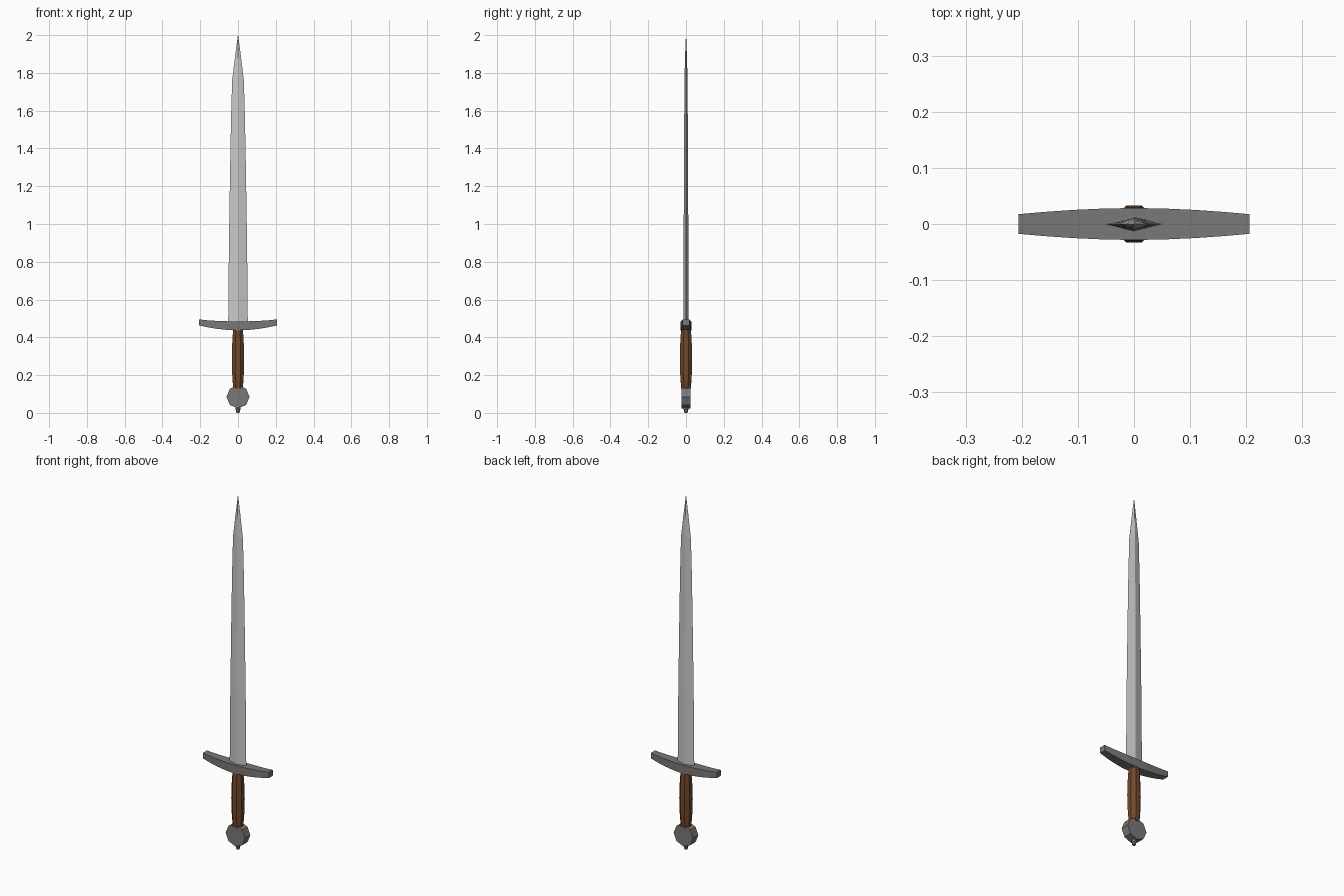
import bpy, bmesh, math

if "Cube" in bpy.data.objects:
    bpy.data.objects.remove(bpy.data.objects["Cube"])

def material(name, rgb):
    m = bpy.data.materials.new(name)
    m.diffuse_color = (*rgb, 1)
    m.use_nodes = True
    m.node_tree.nodes["Principled BSDF"].inputs["Base Color"].default_value = m.diffuse_color
    return m

STEEL = material("bright steel", (0.58, 0.585, 0.60))
IRON = material("dark iron", (0.19, 0.19, 0.195))
LEATHER = material("brown leather", (0.17, 0.065, 0.025))

def loft(name, rings, mat):
    """Skin a list of equal-length point rings and cap both ends."""
    bm = bmesh.new()
    vs = [[bm.verts.new(p) for p in r] for r in rings]
    n = len(vs[0])
    for a, b in zip(vs, vs[1:]):
        for i in range(n):
            j = (i + 1) % n
            bm.faces.new((a[i], a[j], b[j], b[i]))
    bm.faces.new(vs[0][::-1])
    bm.faces.new(vs[-1])
    bmesh.ops.remove_doubles(bm, verts=bm.verts, dist=1e-5)
    bmesh.ops.recalc_face_normals(bm, faces=bm.faces)
    me = bpy.data.meshes.new(name)
    bm.to_mesh(me)
    bm.free()
    me.materials.append(mat)
    ob = bpy.data.objects.new(name, me)
    bpy.context.collection.objects.link(ob)
    return ob

def octagon(r, z, turn=math.pi / 8):
    return [(r * math.cos(turn + i * math.pi / 4),
             r * math.sin(turn + i * math.pi / 4), z) for i in range(8)]

# blade: diamond cross-section tapering to a point
blade = [(0.465, 0.052, 0.0135), (0.90, 0.048, 0.0125), (1.28, 0.042, 0.011),
         (1.55, 0.037, 0.0095), (1.76, 0.031, 0.008), (1.88, 0.0165, 0.0055),
         (2.0, 0.0006, 0.0004)]
loft("blade", [[(w, 0, z), (0, t, z), (-w, 0, z), (0, -t, z)] for z, w, t in blade], STEEL)

# crossguard: bowed bar, mirrored half profile (x, half depth, bottom, top)
half = [(0.0, 0.0285, 0.437, 0.484), (0.055, 0.0275, 0.439, 0.485),
        (0.11, 0.025, 0.445, 0.487), (0.16, 0.0215, 0.453, 0.490),
        (0.206, 0.0175, 0.463, 0.495)]
full = [(-x, d, b, t) for x, d, b, t in half[:0:-1]] + half
loft("crossguard", [[(x, -d, b), (x, d, b), (x, d, t), (x, -d, t)] for x, d, b, t in full], IRON)

# grip: eight-sided handle swelling in the middle
grip = [(0.13, 0.028), (0.20, 0.033), (0.285, 0.0355), (0.37, 0.033), (0.445, 0.028)]
loft("grip", [octagon(r, z) for z, r in grip], LEATHER)

# pommel: eight-sided disc facing the front
disc = [[(x, y, z + 0.085) for x, z, _ in octagon(0.061, 0, 0)] for y in (-0.0235, 0.0235)]
loft("pommel", disc, IRON)

# rivet button under the pommel
loft("pommel_button", [octagon(r, z) for z, r in
     [(0.0, 0.008), (0.006, 0.011), (0.014, 0.011), (0.018, 0.014), (0.035, 0.014)]], IRON)
